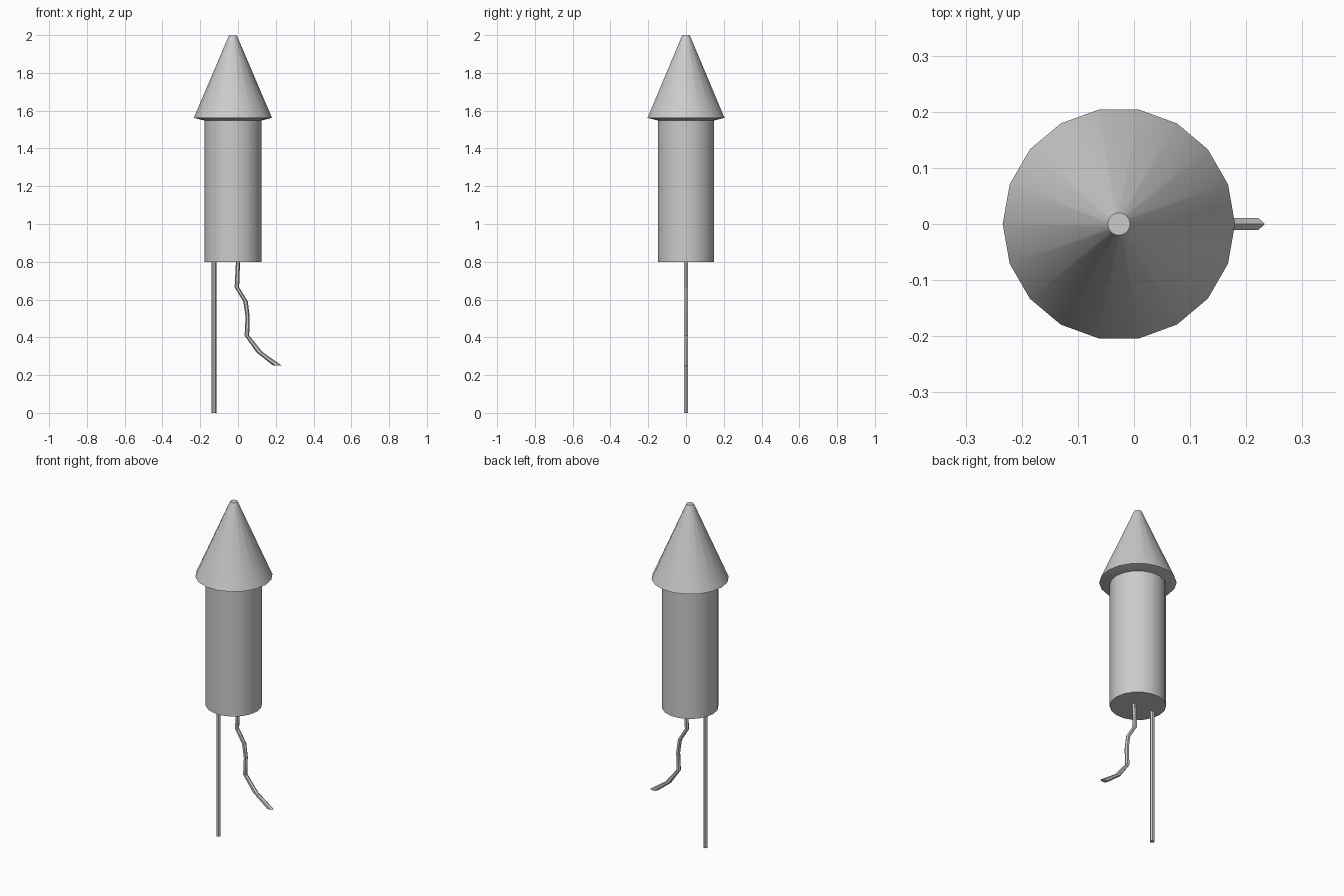
import bpy, bmesh, math
from mathutils import Vector

if "Cube" in bpy.data.objects:
    bpy.data.objects.remove(bpy.data.objects["Cube"])

CX = -0.027  # axis of the rocket


def loft(name, rings, sides):
    """Skin horizontal rings given as (x, z, radius_x, radius_y), with end caps."""
    bm = bmesh.new()
    loops = []
    for x, z, rx, ry in rings:
        loops.append([bm.verts.new((x + rx * math.cos(math.tau * i / sides),
                                    ry * math.sin(math.tau * i / sides), z))
                      for i in range(sides)])
    for a, b in zip(loops, loops[1:]):
        for i in range(sides):
            j = (i + 1) % sides
            bm.faces.new((a[i], a[j], b[j], b[i]))
    bm.faces.new(loops[0])
    bm.faces.new(loops[-1])
    bmesh.ops.recalc_face_normals(bm, faces=bm.faces)
    mesh = bpy.data.meshes.new(name)
    bm.to_mesh(mesh)
    bm.free()
    obj = bpy.data.objects.new(name, mesh)
    bpy.context.collection.objects.link(obj)
    bpy.ops.object.select_all(action='DESELECT')
    obj.select_set(True)
    bpy.context.view_layer.objects.active = obj
    bpy.ops.object.shade_smooth_by_angle(angle=math.radians(30))
    return obj


def lathe(name, x, profile, sides):
    return loft(name, [(x, z, r, r) for r, z in profile], sides)


# Body tube
lathe("body", CX, [(0.151, 0.80), (0.151, 1.55)], 18)

# Nose cone with a shallow sloped underside and blunt tip
lathe("nose_cone", CX, [(0.151, 1.548), (0.207, 1.562), (0.02, 2.0)], 18)

# Guide stick
lathe("stick", -0.127, [(0.013, 0.0), (0.013, 0.80)], 6)

# Crooked fuse, its rings stay horizontal
fuse = [(0.000, 0.80, 0.011), (-0.006, 0.665, 0.012), (0.040, 0.59, 0.012),
        (0.051, 0.51, 0.011), (0.047, 0.41, 0.012), (0.115, 0.32, 0.017),
        (0.210, 0.25, 0.023)]
loft("fuse", [(x, z, rx, 0.0125) for x, z, rx in fuse], 6)
